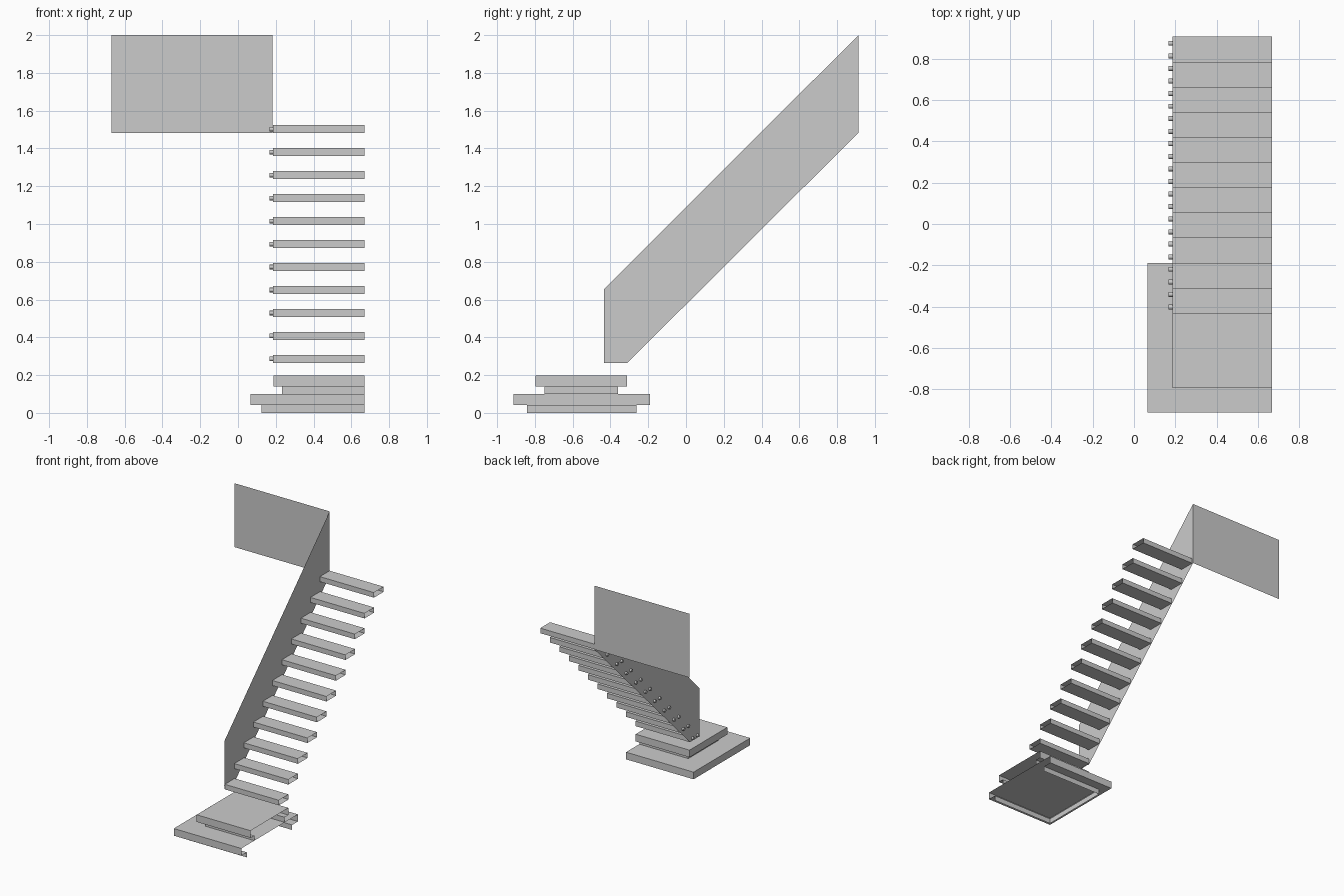
import bpy, bmesh
from mathutils import Matrix

if "Cube" in bpy.data.objects:
    bpy.data.objects.remove(bpy.data.objects["Cube"])

WALL_X = 0.67      # wall side, where the shells are left open
PANEL_X = 0.182
STEP = 0.1217
COUNT = 11


def finish(name, bm):
    mesh = bpy.data.meshes.new(name)
    bm.to_mesh(mesh)
    bm.free()
    ob = bpy.data.objects.new(name, mesh)
    bpy.context.collection.objects.link(ob)
    return ob


def open_shell(name, levels, bottom=False):
    """Stack of (x0, y0, y1, z) outlines joined by walls, open on the wall side."""
    bm = bmesh.new()
    rows = [[bm.verts.new(p) for p in
             ((WALL_X, y0, z), (x0, y0, z), (x0, y1, z), (WALL_X, y1, z))]
            for x0, y0, y1, z in levels]
    for a, b in zip(rows, rows[1:]):
        for i in range(3):
            bm.faces.new((a[i + 1], a[i], b[i], b[i + 1]))
    bm.faces.new(rows[-1][::-1])
    if bottom:
        bm.faces.new(rows[0])
    bmesh.ops.recalc_face_normals(bm, faces=bm.faces)
    # keep normals pointing outwards: the top cap must face up
    bm.normal_update()
    top = max(bm.faces, key=lambda f: f.calc_center_median().z)
    if top.normal.z < 0:
        bmesh.ops.reverse_faces(bm, faces=bm.faces)
    return finish(name, bm)


def sheet(name, points):
    bm = bmesh.new()
    bm.faces.new([bm.verts.new(p) for p in points])
    return finish(name, bm)


# Two plinth steps, each a slab on a recessed foot
open_shell("lower_plinth_step", [
    (0.125, -0.843, -0.263, 0.0), (0.125, -0.843, -0.263, 0.041),
    (0.065, -0.914, -0.19, 0.041), (0.065, -0.914, -0.19, 0.099)])
open_shell("upper_plinth_step", [
    (0.232, -0.748, -0.36, 0.099), (0.232, -0.748, -0.36, 0.14),
    (0.187, -0.796, -0.312, 0.14), (0.187, -0.796, -0.312, 0.198)])

# Floating treads with two fixing bolts each
for i in range(COUNT):
    y, z = -0.434 + i * STEP, 0.265 + i * STEP
    outline = (0.186, y, y + 0.125)
    open_shell(f"tread_{i + 1}", [outline + (z,), outline + (z + 0.041,)], bottom=True)
    bm = bmesh.new()
    for dy in (0.031, 0.093):
        place = Matrix.Translation((0.177, y + dy, z + 0.0205)) @ Matrix.Rotation(1.5707963, 4, 'Y')
        bmesh.ops.create_cone(bm, cap_ends=True, segments=12, radius1=0.012,
                              radius2=0.012, depth=0.02, matrix=place)
    bolts = finish(f"tread_bolts_{i + 1}", bm)
    for p in bolts.data.polygons:
        p.use_smooth = len(p.vertices) == 4

# Sloping balustrade panel along the flight
sheet("side_panel", [(PANEL_X, y, z) for y, z in (
    (-0.434, 0.265), (-0.434, 0.655), (0.913, 2.0), (0.913, 1.483), (-0.31, 0.265))])

# Landing balustrade panel across the top
sheet("landing_panel", [(-0.67, 0.914, 1.483), (PANEL_X, 0.914, 1.483),
                        (PANEL_X, 0.914, 2.0), (-0.67, 0.914, 2.0)])
